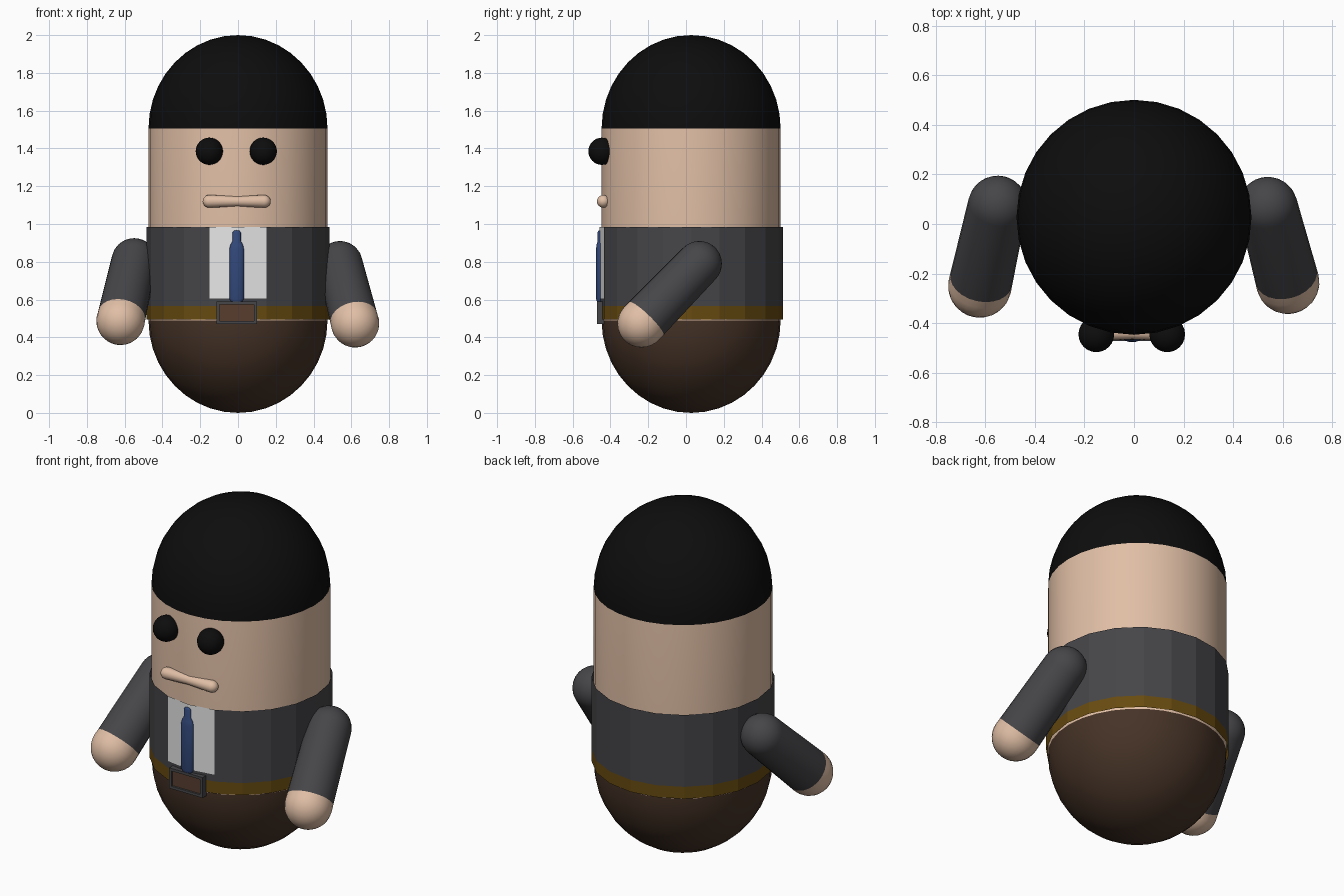
import bpy, bmesh, math
from mathutils import Vector, Matrix

cube = bpy.data.objects.get("Cube")
if cube:
    bpy.data.objects.remove(cube)


def material(name, r, g, b):
    m = bpy.data.materials.new(name)
    m.use_nodes = True
    m.diffuse_color = (r, g, b, 1)
    shader = m.node_tree.nodes["Principled BSDF"]
    shader.inputs["Base Color"].default_value = (r, g, b, 1)
    shader.inputs["Roughness"].default_value = 0.7
    return m


BLACK = material("black", 0.004, 0.004, 0.004)
SKIN = material("skin", 0.75, 0.52, 0.38)
GREY = material("charcoal", 0.061, 0.061, 0.067)
WHITE = material("white", 0.8, 0.8, 0.8)
BROWN = material("trouser brown", 0.061, 0.033, 0.02)
GOLD = material("belt ochre", 0.136, 0.069, 0.005)
BLUE = material("tie blue", 0.033, 0.067, 0.2)
RUST = material("buckle brown", 0.098, 0.048, 0.028)


def finish(bm, name, mats, rule=None, smooth=True, matrix=Matrix()):
    for f in bm.faces:
        f.smooth = smooth
        if rule:
            f.material_index = rule(f.calc_center_median())
    me = bpy.data.meshes.new(name)
    bm.to_mesh(me)
    bm.free()
    for m in mats:
        me.materials.append(m)
    ob = bpy.data.objects.new(name, me)
    ob.matrix_world = matrix
    bpy.context.collection.objects.link(ob)
    return ob


def lathe(name, profile, sides, mats, rule=None, smooth=True, matrix=Matrix()):
    """Spin an upward profile of (radius, z) points about z."""
    bm = bmesh.new()
    rings = []
    for r, z in profile:
        turn = [2 * math.pi * i / sides for i in range(sides)]
        rings.append([bm.verts.new((r * math.cos(a), r * math.sin(a), z)) for a in turn])
    for low, high in zip(rings, rings[1:]):
        for i in range(sides):
            j = (i + 1) % sides
            bm.faces.new((low[i], low[j], high[j], high[i]))
    bmesh.ops.remove_doubles(bm, verts=bm.verts, dist=1e-5)
    return finish(bm, name, mats, rule, smooth, matrix)


def dome(r, z, height, steps, up):
    """Quarter-ellipse profile, rising to or from the pole."""
    pts = []
    for i in range(steps + 1):
        a = math.pi / 2 * i / steps
        pts.append((r * math.cos(a) if i < steps else 0, z + (height if up else -height) * math.sin(a)))
    return pts if up else pts[::-1]


# Body: trousers, face and hair in one capsule
body_profile = dome(0.474, 0.49, 0.49, 10, False) + [(0.474, 0.98)] + dome(0.474, 1.505, 0.495, 10, True)
lathe("body", body_profile, 32, [BROWN, SKIN, BLACK],
      lambda c: 0 if c.z < 0.75 and c.z < 0.49 else (2 if c.z > 1.505 else 1),
      matrix=Matrix.Translation((0, 0.027, 0)))


# Jacket shell with belt band and shirt front
def jacket_rule(c):
    if c.z < 0.565:
        return 1
    return 2 if c.z > 0.61 and c.y < 0 and abs(c.x) < 0.14 else 0


lathe("jacket_and_belt", [(0.485, 0.495), (0.485, 0.565), (0.485, 0.605), (0.485, 0.985)],
      20, [GREY, GOLD, WHITE], jacket_rule, False, Matrix.Translation((0, 0.028, 0)))


# Arms: sleeve capsule with the hand as its far end
def arm(name, shoulder, hand):
    start, end = Vector(shoulder), Vector(hand)
    axis = end - start
    length = axis.length
    seam = length - 0.035
    profile = dome(0.12, 0, 0.12, 8, False) + [(0.127, seam)] + dome(0.128, length, 0.128, 8, True)
    matrix = Matrix.Translation(start) @ axis.to_track_quat("Z", "Y").to_matrix().to_4x4()
    lathe(name, profile, 24, [GREY, SKIN], lambda c: int(c.z > seam), matrix=matrix)


arm("right_arm", (-0.55, 0.075, 0.805), (-0.622, -0.25, 0.487))
arm("left_arm", (0.54, 0.07, 0.79), (0.62, -0.235, 0.474))

# Eyes
for side, x in (("right", -0.152), ("left", 0.134)):
    ball = dome(0.072, 0, 0.072, 8, False) + dome(0.072, 0, 0.072, 8, True)[1:]
    lathe(side + "_eye", ball, 24, [BLACK], matrix=Matrix.Translation((x, -0.445, 1.385)))

# Mouth: a bar slightly thicker at its ends
half = dome(0.034, 0.145, 0.035, 5, True)
mouth = [(r, -z) for r, z in reversed(half)] + [(0.027, 0)] + half
lathe("mouth", mouth, 16, [SKIN],
      matrix=Matrix.Translation((-0.007, -0.438, 1.12)) @ Matrix.Rotation(math.pi / 2, 4, "Y"))

# Tie: flattened turned shape with a narrow knot
tie = [(0, 0.575), (0.025, 0.582), (0.039, 0.605), (0.039, 0.865), (0.033, 0.89),
       (0.022, 0.91), (0.022, 0.955), (0.014, 0.965), (0, 0.967)]
lathe("tie", tie, 16, [BLUE],
      matrix=Matrix.Translation((-0.007, -0.457, 0)) @ Matrix.Diagonal((1, 0.5, 1, 1)))

# Belt buckle: box with a recessed front panel
bm = bmesh.new()
bmesh.ops.create_cube(bm, size=1, matrix=Matrix.Translation((-0.007, -0.447, 0.53))
                      @ Matrix.Diagonal((0.215, 0.05, 0.12, 1)))
front = min(bm.faces, key=lambda f: f.calc_center_median().y)
bmesh.ops.inset_region(bm, faces=[front], thickness=0.022)
bmesh.ops.inset_region(bm, faces=[front], thickness=0.002, depth=-0.008)
front.material_index = 1
finish(bm, "belt_buckle", [GREY, RUST], smooth=False)
